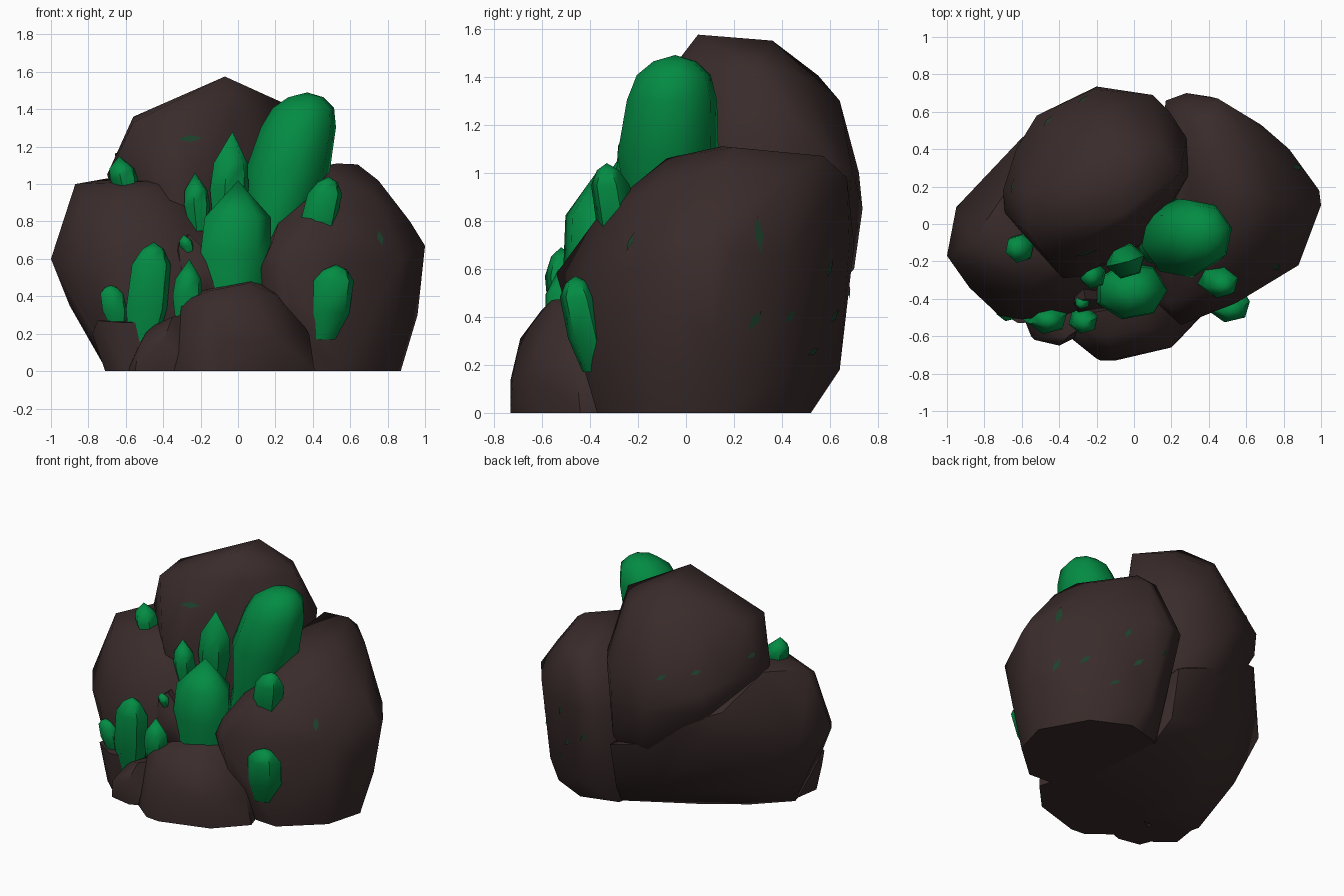
import bpy, bmesh, math
from mathutils import Vector


def material(name, rgb):
    m = bpy.data.materials.new(name)
    m.diffuse_color = (*rgb, 1)
    return m


BROWN = material("dark_brown_stone", (0.042, 0.0245, 0.024))
GREEN = material("emerald_green", (0.001, 0.26, 0.056))
DIM = material("dull_green", (0.012, 0.055, 0.025))

# Shard profiles: (position along axis, relative width)
POINTED = ((0, .65), (.45, 1), (.7, .88))
STOUT = ((0, .82), (.4, 1), (.7, .93))
BLUNT = ((0, .65), (.35, .97), (.78, .92), (.93, .52))
ROUNDED = ((0, .45), (.3, .62), (.6, 1), (.82, .89), (.92, .73), (.975, .42))


def finish(bm, name, mat, angle):
    bmesh.ops.recalc_face_normals(bm, faces=bm.faces)
    me = bpy.data.meshes.new(name)
    bm.to_mesh(me)
    bm.free()
    me.materials.append(mat)
    ob = bpy.data.objects.new(name, me)
    bpy.context.collection.objects.link(ob)
    bpy.ops.object.select_all(action='DESELECT')
    bpy.context.view_layer.objects.active = ob
    ob.select_set(True)
    bpy.ops.object.shade_smooth_by_angle(angle=math.radians(angle))
    return ob


def rock(name, points):
    """Boulder as the hull of a few corner points."""
    bm = bmesh.new()
    for p in points:
        bm.verts.new(p)
    res = bmesh.ops.convex_hull(bm, input=bm.verts)
    junk = {v for v in res["geom_interior"] + res["geom_unused"]
            if isinstance(v, bmesh.types.BMVert)}
    bmesh.ops.delete(bm, geom=list(junk), context='VERTS')
    return finish(bm, name, BROWN, 50)


def crystal(name, base, tip, rx, ry, profile=POINTED, sides=6, turn=0.3):
    """Faceted shard following a width profile along its axis."""
    base, tip = Vector(base), Vector(tip)
    bm = bmesh.new()
    rings = []
    for t, s in profile:
        c = base.lerp(tip, t)
        rings.append([bm.verts.new(c + Vector((
            rx * s * math.cos(turn + i * math.tau / sides),
            ry * s * math.sin(turn + i * math.tau / sides), 0))) for i in range(sides)])
    top = bm.verts.new(tip)
    for a, b in zip(rings, rings[1:]):
        for i in range(sides):
            j = (i + 1) % sides
            bm.faces.new((a[i], a[j], b[j], b[i]))
    for i in range(sides):
        bm.faces.new((rings[-1][i], rings[-1][(i + 1) % sides], top))
    bm.faces.new(rings[0])
    return finish(bm, name, GREEN, 55)


# Boulders
back_rock = rock("back_boulder", [
    (-.07, .05, 1.575), (-.09, .36, 1.55),
    (-.56, .17, 1.36), (-.56, -.06, 1.33), (-.4, .42, 1.36), (-.2, .55, 1.405),
    (.1, .46, 1.41), (.25, .28, 1.43), (.02, 0, 1.42), (-.3, -.1, 1.38),
    (-.70, .18, 1.05), (-.69, .06, 1.05), (-.63, .4, 1.05), (-.52, .58, 1.0),
    (-.22, .72, 1.0), (.10, .69, 1.02), (.19, .6, 1.05), (.28, .46, 1.05),
    (.29, .26, 1.05), (-.1, .64, 1.3), (.2, .12, 1.0), (-.1, -.17, 1.0),
    (-.28, -.28, .98), (-.38, -.29, 1.0), (-.57, -.08, 1.03), (-.2, .735, .85),
    (-.52, .56, .85), (-.55, .2, .65), (-.4, .45, .65), (-.15, .70, .6),
    (.1, .66, .57), (.25, .4, .5), (.1, -.08, .5), (-.3, -.2, .5),
    (-.3, .1, .2), (-.15, .3, .2), (.1, .3, .15), (.1, -.1, .1)])

left_rock = rock("left_boulder", [
    (-1, -.17, .6), (-.95, .09, .62), (-.64, .4, .68), (-.6, .46, .84),
    (-.55, .5, .7), (-.35, .6, .74), (-.1, .66, .56), (.15, .62, .48),
    (.1, -.2, .5), (-.2, -.38, .62), (-.35, -.48, .55), (-.6, -.51, .6),
    (-.72, -.49, .55), (-.88, -.34, .55), (-.87, -.1, 1.0), (-.7, .15, 1.03),
    (-.36, -.2, 1.02), (-.55, -.32, .95), (-.8, -.27, .9), (-.25, -.24, .9),
    (-.9, -.1, .35), (-.78, -.2, .2), (-.76, -.36, .22), (-.78, .05, .24),
    (-.5, .36, .24), (-.15, .54, .2), (.15, .55, .15), (-.3, -.42, .2),
    (-.7, -.2, 0), (-.5, 0, 0), (-.25, .17, 0), (.2, .42, 0),
    (.25, -.25, 0), (.22, -.25, .36), (-.3, -.35, 0), (-.65, -.38, 0)])

right_rock = rock("right_boulder", [
    (.25, -.35, 0), (.1, 0, 0), (.2, .45, 0), (.45, .52, 0), (.7, .4, 0),
    (.87, .1, 0), (.8, -.15, 0), (.55, -.37, 0),
    (.96, .12, .3), (.4, .64, .18), (.75, .42, .15), (.5, -.4, .2), (.3, -.42, .2),
    (.12, -.42, .55), (.25, -.54, .58), (.55, -.42, .58), (.88, -.22, .6),
    (1, .1, .67), (.99, .18, .66), (.83, .4, .65), (.68, .53, .65),
    (.41, .68, .7), (.28, .70, .7), (.17, .66, .7), (.1, .1, .6),
    (.18, -.42, .68), (.43, -.35, .84), (.5, -.08, 1.06), (.53, .15, 1.11),
    (.64, .2, 1.105), (.75, .12, 1.02), (.92, .1, .8), (.72, -.12, .94),
    (.45, .57, 1.07), (.28, .55, 1.07), (.3, .2, 1.05), (.45, .67, .98),
    (.66, .45, 1.0)])

rock("front_rock", [
    (-.35, -.6, 0), (-.2, -.72, 0), (-.1, -.73, 0), (.23, -.63, 0), (.41, -.44, 0),
    (-.33, -.58, .15), (-.18, -.73, .14), (-.1, -.72, .16), (.2, -.66, .18),
    (.38, -.46, .2), (-.30, -.56, .37), (-.15, -.6, .43), (.06, -.56, .47),
    (.18, -.53, .42), (-.12, -.69, .31), (.08, -.35, .49), (-.2, -.3, .44),
    (.25, -.3, .4), (-.3, -.25, 0), (.35, -.25, 0)])

rock("small_front_rock", [
    (-.59, -.5, 0), (-.55, -.6, 0), (-.4, -.63, 0), (-.2, -.55, 0),
    (-.53, -.62, .13), (-.4, -.65, .16), (-.35, -.6, .29), (-.2, -.5, .32),
    (-.48, -.5, .23), (-.55, -.4, .1), (-.25, -.3, .3), (-.3, -.3, 0)])

rock("small_left_rock", [
    (-.71, -.42, 0), (-.6, -.52, 0), (-.45, -.5, 0), (-.78, -.38, .2),
    (-.75, -.45, .27), (-.62, -.53, .26), (-.45, -.52, .26), (-.74, -.2, .25),
    (-.45, -.3, .28), (-.68, -.22, 0), (-.45, -.3, 0)])

rock("middle_rock", [
    (-.34, -.4, .4), (-.15, -.47, .38), (-.32, -.42, .68), (-.26, -.40, .73),
    (-.19, -.44, .6), (-.1, -.44, .5), (-.3, -.47, .5), (-.1, -.25, .5),
    (-.3, -.2, .72), (.02, -.42, .45), (-.2, -.3, .3)])

# Crystals
crystal("large_crystal", (.11, -.12, .45), (.37, -.045, 1.49), .23, .215, ROUNDED, 8, .2)
crystal("middle_crystal", (-.035, -.35, .36), (.0, -.36, 1.02), .2, .16, STOUT, 7, 0)
crystal("upper_crystal", (-.06, -.19, .72), (-.03, -.2, 1.28), .108, .1)
crystal("upper_small_crystal", (-.21, -.27, .75), (-.23, -.28, 1.06), .072, .075)
crystal("right_small_crystal", (.39, -.26, .62), (.485, -.33, 1.04), .105, .09, BLUNT)
crystal("right_low_crystal", (.455, -.37, .17), (.525, -.46, .57), .125, .095, BLUNT)
crystal("left_crystal", (-.51, -.46, .14), (-.45, -.52, .69), .118, .09, BLUNT)
crystal("left_small_crystal", (-.28, -.5, .24), (-.26, -.53, .6), .082, .075)
crystal("left_low_crystal", (-.645, -.45, .25), (-.68, -.47, .46), .072, .06, BLUNT)
crystal("left_top_crystal", (-.59, -.13, .93), (-.635, -.13, 1.15), .078, .08)
crystal("tiny_crystal", (-.26, -.40, .62), (-.29, -.43, .73), .04, .04)


def fleck(name, host, near, length, width, tilt):
    """Thin diamond lying on the surface of a boulder."""
    _, loc, n, _ = host.closest_point_on_mesh(Vector(near))
    up = (Vector((0, 0, 1)) - n * n.z).normalized()
    side = up.cross(n)
    u = up * math.cos(tilt) + side * math.sin(tilt)
    v = n.cross(u)
    bm = bmesh.new()
    bm.faces.new([bm.verts.new(loc + n * .004 + d) for d in
                  (u * length, v * width, -u * length, -v * width)])
    f = finish(bm, name, DIM, 30)
    if f.data.polygons[0].normal.dot(n) < 0:
        f.data.flip_normals()


# Dull mineral flecks
for i, (host, near, length, width, tilt) in enumerate((
        (back_rock, (-.22, -.3, 1.31), .07, .02, 1.5),
        (back_rock, (-.5, .6, 1.15), .04, .015, 1.2),
        (back_rock, (-.3, .72, 1.1), .04, .015, 1.0),
        (back_rock, (-.64, .2, 1.15), .04, .015, 1.3),
        (right_rock, (.82, -.33, .77), .045, .02, 0),
        (right_rock, (.92, .34, .76), .08, .022, .1),
        (right_rock, (.9, .3, .38), .05, .02, .6),
        (right_rock, (.56, .62, .6), .04, .016, .5),
        (right_rock, (.5, .65, .4), .045, .016, .9),
        (right_rock, (.78, .45, .4), .045, .016, .9),
        (right_rock, (.62, .56, .25), .04, .014, 1.2),
        (right_rock, (.3, .72, .5), .04, .014, .6))):
    fleck(f"mineral_fleck_{i + 1}", host, near, length, width, tilt)
